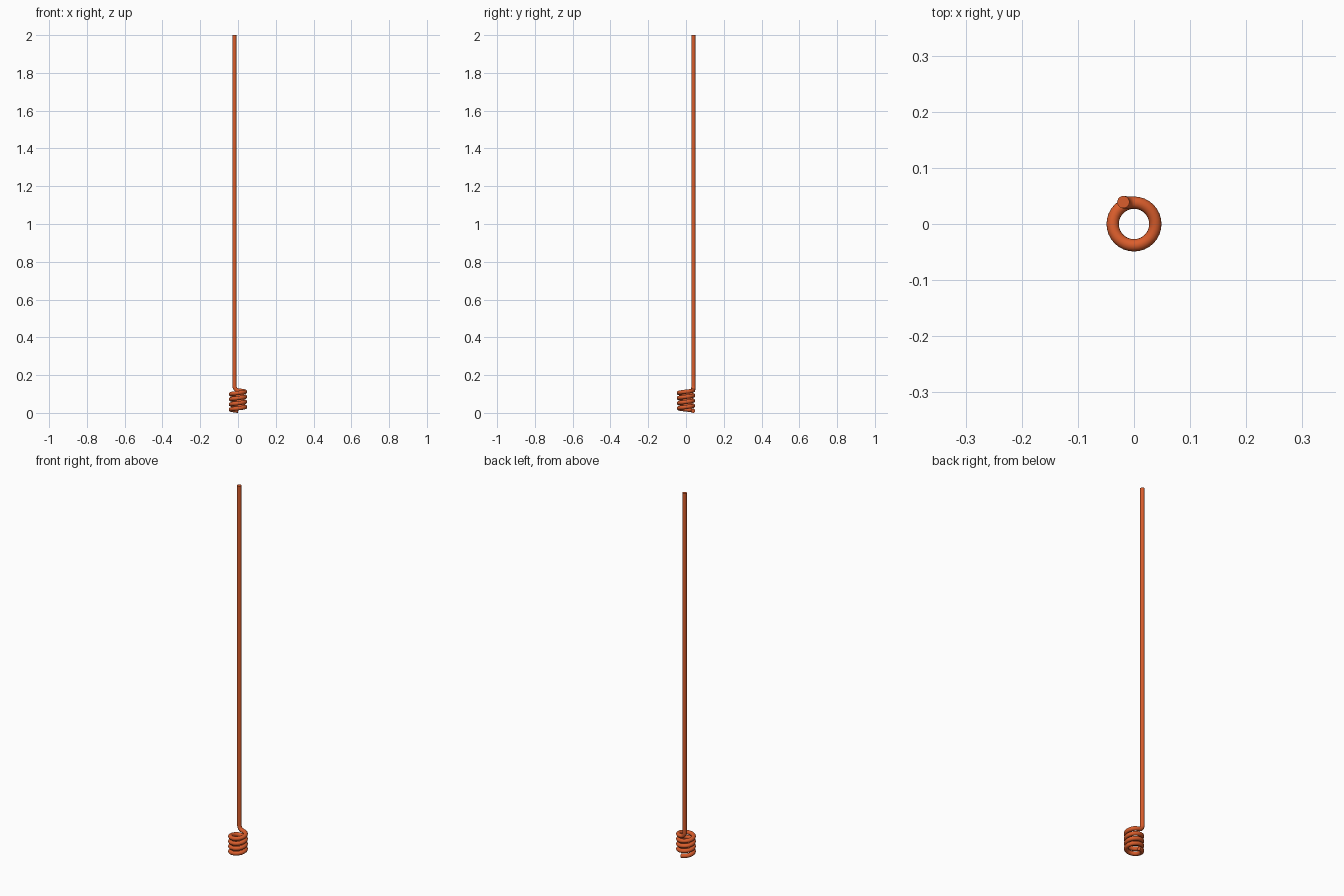
import bpy
from math import sin, cos, pi

if "Cube" in bpy.data.objects:
    bpy.data.objects.remove(bpy.data.objects["Cube"])

WIRE, RADIUS, PITCH, TURNS, STEPS = 0.011, 0.038, 0.027, 4, 32
BEND, TOP = 0.019, 2.0

# Coil: counter-clockwise rising helix starting at the back
path = []
for i in range(TURNS * STEPS + 1):
    t = i / STEPS
    a = pi / 2 + 2 * pi * t
    path.append((RADIUS * cos(a), RADIUS * sin(a), WIRE + PITCH * t))

# Bend from the coil's tangent into the upright stem
z0 = path[-1][2]
for i in range(1, 11):
    a = pi / 2 * i / 10
    path.append((-BEND * sin(a), RADIUS + 0.001 * i / 10, z0 + 0.003 * i / 10 + 0.023 * (1 - cos(a))))

# Straight stem
x, y, _ = path[-1]
path.append((x, y, TOP))

# Sweep a round wire along the path
curve = bpy.data.curves.new("coiled_wire", "CURVE")
curve.dimensions = "3D"
curve.bevel_depth = WIRE
curve.bevel_resolution = 6
curve.use_fill_caps = True
spline = curve.splines.new("POLY")
spline.points.add(len(path) - 1)
for p, co in zip(spline.points, path):
    p.co = (*co, 1)
wire = bpy.data.objects.new("coiled_wire", curve)
bpy.context.collection.objects.link(wire)

bpy.context.view_layer.objects.active = wire
wire.select_set(True)
bpy.ops.object.convert(target="MESH")
wire = bpy.context.object
bpy.ops.object.shade_smooth_by_angle()

# Copper colour
copper = bpy.data.materials.new("copper")
copper.diffuse_color = (0.7, 0.11, 0.025, 1)
copper.use_nodes = True
copper.node_tree.nodes["Principled BSDF"].inputs["Base Color"].default_value = copper.diffuse_color
wire.data.materials.clear()
wire.data.materials.append(copper)
